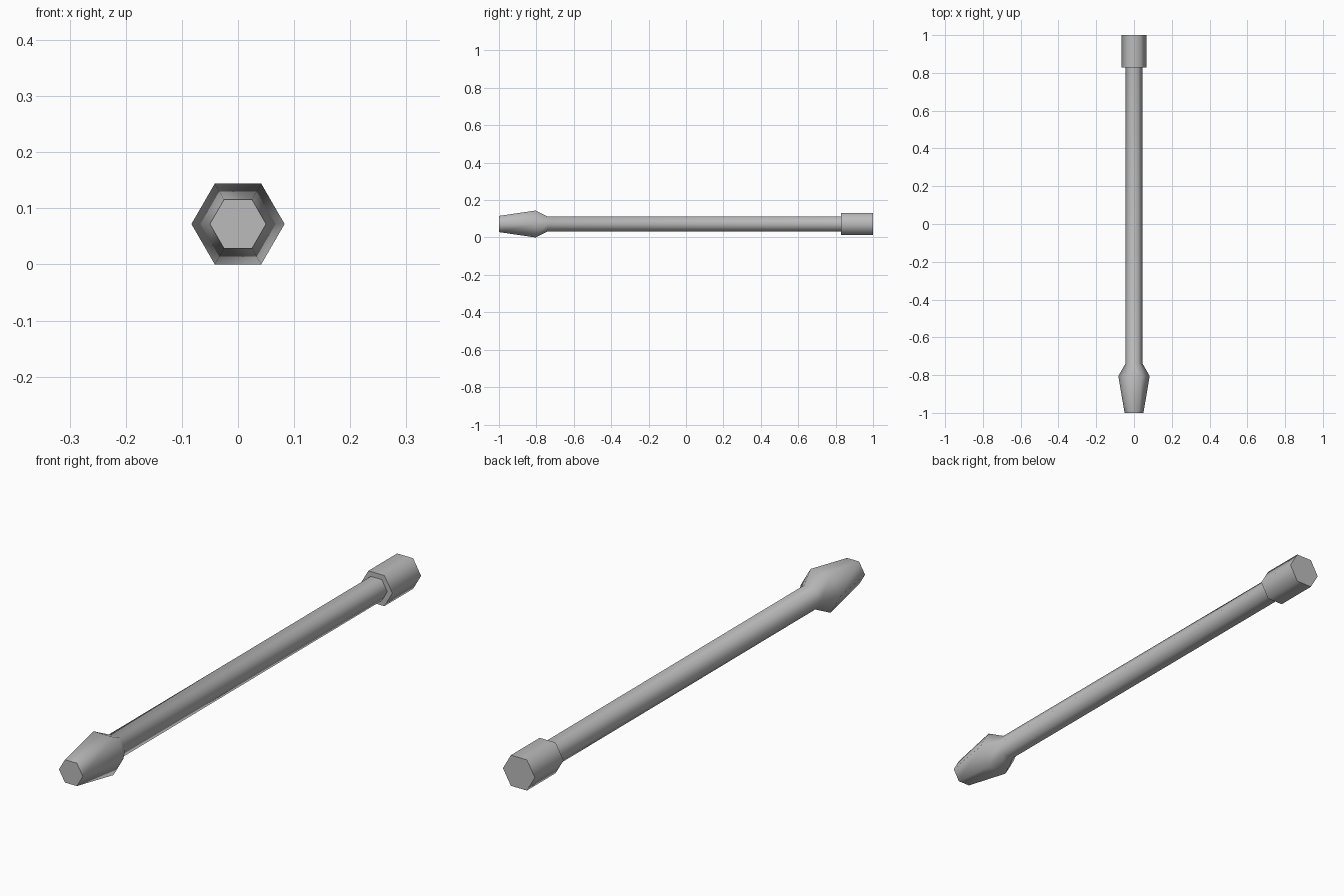
import bpy, bmesh, math

cube = bpy.data.objects.get("Cube")
if cube:
    bpy.data.objects.remove(cube, do_unlink=True)

SIDES = 6
AXIS_Z = 0.072

grey = bpy.data.materials.new("plain grey")
grey.use_nodes = True
colour = (0.5, 0.5, 0.5, 1)
grey.diffuse_color = colour
grey.node_tree.nodes["Principled BSDF"].inputs["Base Color"].default_value = colour


def hex_lathe(name, profile):
    """Closed six-sided rod along y from (y, radius) stations."""
    bm = bmesh.new()
    rings = []
    for y, r in profile:
        angles = [math.tau * i / SIDES for i in range(SIDES)]
        rings.append([bm.verts.new((r * math.cos(a), y, AXIS_Z + r * math.sin(a)))
                      for a in angles])
    for a, b in zip(rings, rings[1:]):
        for i in range(SIDES):
            j = (i + 1) % SIDES
            bm.faces.new((a[i], a[j], b[j], b[i]))
    bm.faces.new(rings[0])
    bm.faces.new(rings[-1])
    bmesh.ops.recalc_face_normals(bm, faces=bm.faces)
    mesh = bpy.data.meshes.new(name)
    bm.to_mesh(mesh)
    bm.free()
    mesh.materials.append(grey)
    obj = bpy.data.objects.new(name, mesh)
    bpy.context.collection.objects.link(obj)
    # Soft around the rod, sharp at the end faces and the collar step
    bpy.ops.object.select_all(action="DESELECT")
    obj.select_set(True)
    bpy.context.view_layer.objects.active = obj
    bpy.ops.object.shade_smooth_by_angle(angle=math.radians(65))
    return obj


# Tapered head, neck, shaft and end collar in one continuous profile
hex_lathe("rod", [
    (-1.0, 0.05), (-0.805, 0.083), (-0.74, 0.046),
    (0.828, 0.046), (0.828, 0.067), (1.0, 0.067),
])
